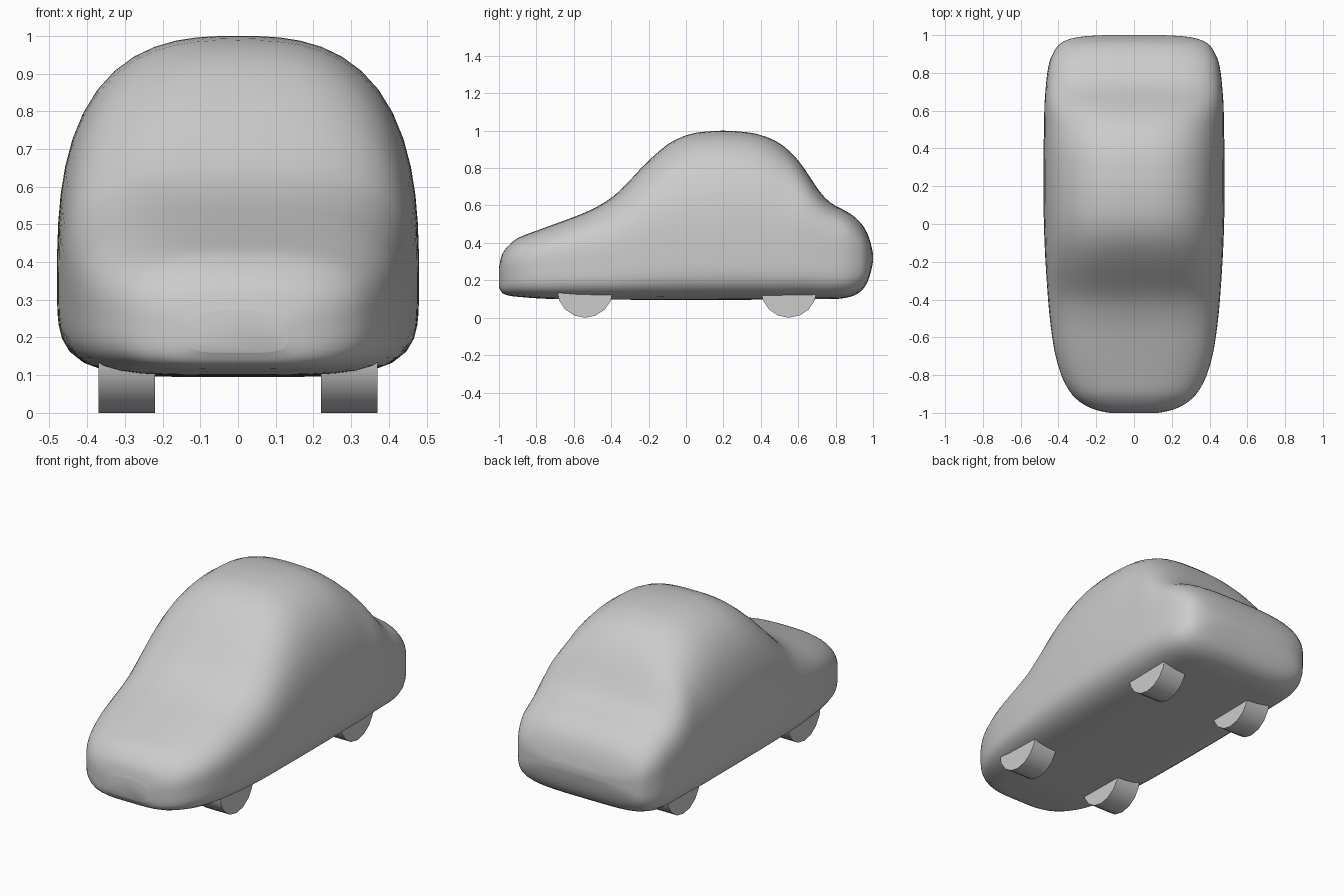
import bpy, bmesh, math
from mathutils import Vector

if "Cube" in bpy.data.objects:
    bpy.data.objects.remove(bpy.data.objects["Cube"])

grey = bpy.data.materials.new("plain grey")
grey.diffuse_color = (0.6, 0.6, 0.6, 1)
grey.use_nodes = True
grey.node_tree.nodes["Principled BSDF"].inputs["Base Color"].default_value = grey.diffuse_color

# Body curves along y: roof height, floor height, half width
ROOF = [(-1, .27), (-.985, .335), (-.95, .385), (-.9, .425), (-.8, .465), (-.65, .52),
        (-.53, .567), (-.4, .64), (-.3, .735), (-.2, .84), (-.06, .95), (.06, .99),
        (.2, 1), (.34, .99), (.47, .95), (.56, .885), (.62, .815), (.68, .725),
        (.73, .655), (.78, .61), (.88, .555), (.94, .5), (.97, .45), (.99, .39), (1, .34)]
FLOOR = [(-1, .16), (-.98, .13), (-.93, .115), (-.7, .1), (0, .095), (.8, .1),
         (.88, .112), (.94, .145), (.97, .19), (.99, .25), (1, .30)]
WIDTH = [(-1, .13), (-.985, .2), (-.95, .275), (-.9, .33), (-.8, .385), (-.65, .425),
         (-.4, .455), (0, .477), (.2, .48), (.6, .475), (.75, .465), (.85, .45),
         (.92, .42), (.96, .385), (.985, .32), (.995, .25), (1, .15)]
# Height share of the widest line, and squareness of the upper half
WAIST = [(-1, .5), (-.6, .42), (0, .29), (.45, .29), (.8, .45), (1, .5)]
SQUARE = [(-1, 2.6), (-.6, 3.2), (-.3, 3), (0, 2.75), (.5, 2.75), (.8, 4), (.95, 3.2), (1, 2.6)]


def curve(pts, y):
    """Smooth monotone interpolation through the points."""
    n = len(pts)
    d = [(pts[i + 1][1] - pts[i][1]) / (pts[i + 1][0] - pts[i][0]) for i in range(n - 1)]

    def slope(i):
        if i == 0:
            return d[0]
        if i == n - 1:
            return d[-1]
        a, b = d[i - 1], d[i]
        return 0 if a * b <= 0 else 2 * a * b / (a + b)
    i = max(k for k in range(n - 1) if pts[k][0] <= y or k == 0)
    h = pts[i + 1][0] - pts[i][0]
    t = (y - pts[i][0]) / h
    return ((2*t**3 - 3*t*t + 1) * pts[i][1] + (t**3 - 2*t*t + t) * h * slope(i)
            + (3*t*t - 2*t**3) * pts[i + 1][1] + (t**3 - t*t) * h * slope(i + 1))


def finish(bm, name, angle):
    bmesh.ops.recalc_face_normals(bm, faces=bm.faces)
    me = bpy.data.meshes.new(name)
    bm.to_mesh(me)
    bm.free()
    me.materials.append(grey)
    ob = bpy.data.objects.new(name, me)
    bpy.context.collection.objects.link(ob)
    bpy.ops.object.select_all(action='DESELECT')
    ob.select_set(True)
    bpy.context.view_layer.objects.active = ob
    bpy.ops.object.shade_smooth_by_angle(angle=math.radians(angle))
    return ob


# Body: rounded sections lofted from nose to tail
bm = bmesh.new()
STATIONS, SEG = 64, 56
rings = []
for k in range(STATIONS + 1):
    y = -math.cos(math.pi * k / STATIONS)
    top, low, w = curve(ROOF, y), curve(FLOOR, y), curve(WIDTH, y)
    mid = low + (top - low) * curve(WAIST, y)
    ring = []
    for j in range(SEG):
        a = 2 * math.pi * j / SEG
        c, s = math.cos(a), math.sin(a)
        n = curve(SQUARE, y) if s > 0 else 4.4
        r = (abs(c)**n + abs(s)**n) ** (-1 / n)
        ring.append(bm.verts.new((w * r * c, y, mid + r * s * (top - mid if s > 0 else mid - low))))
    rings.append(ring)
for a, b in zip(rings, rings[1:]):
    for j in range(SEG):
        bm.faces.new((a[j], a[j - 1], b[j - 1], b[j]))
bm.faces.new(rings[0])
bm.faces.new(rings[-1])
finish(bm, "car_body", 80)

# Wheels: 16-sided cylinders sunk into the floor
for end, y in (("front", -.54), ("rear", .55)):
    for side, x in (("left", -.295), ("right", .295)):
        bm = bmesh.new()
        bmesh.ops.create_cone(bm, cap_ends=True, segments=16, radius1=.15, radius2=.15, depth=.15)
        for v in bm.verts:
            v.co = Vector((x + v.co.z, y + v.co.x, .15 + v.co.y))
        finish(bm, f"{end}_{side}_wheel", 30)
